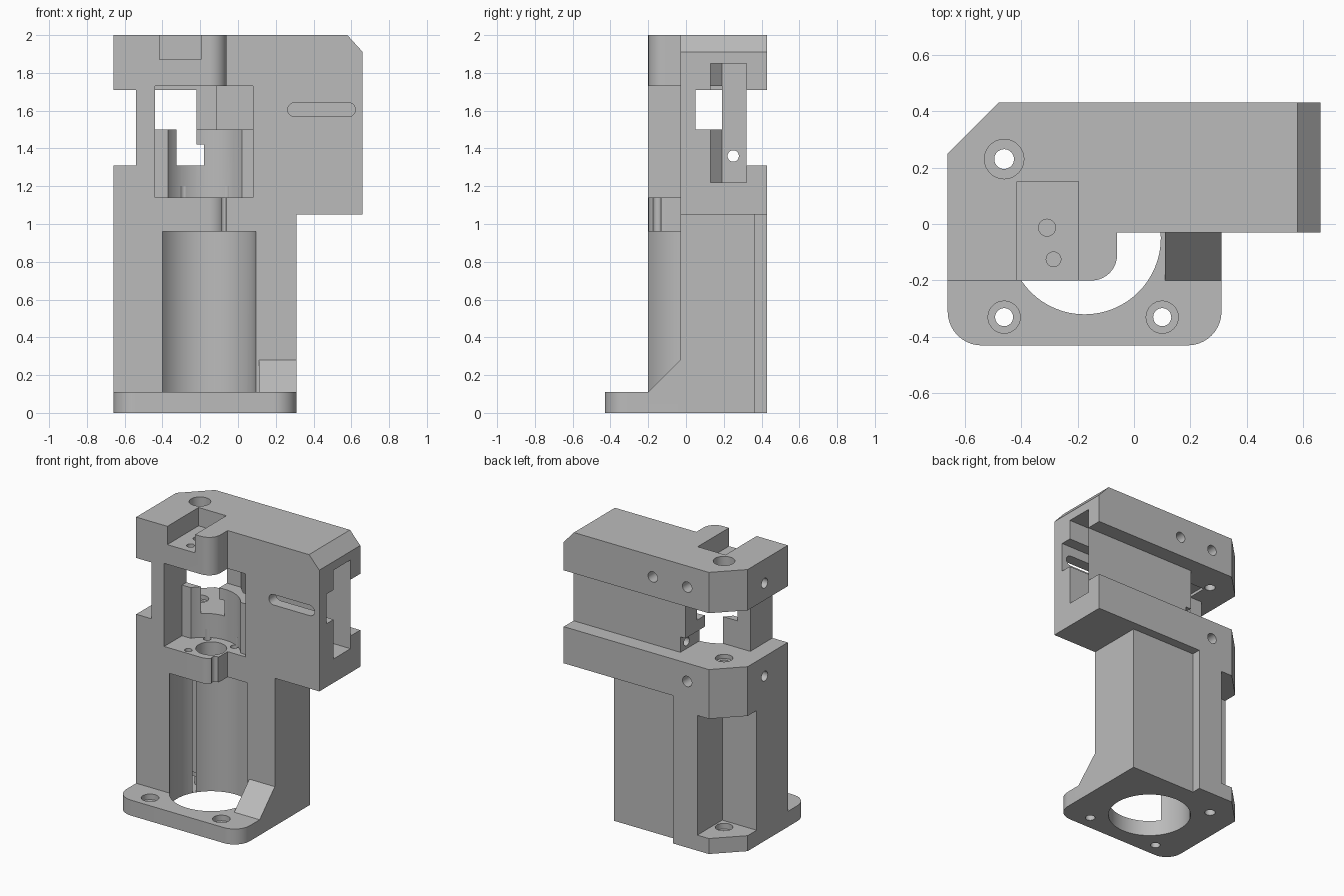
import bpy, bmesh, math
from mathutils import Vector

cube = bpy.data.objects.get("Cube")
if cube:
    bpy.data.objects.remove(cube, do_unlink=True)

grey = bpy.data.materials.new("light_grey")
grey.use_nodes = True
grey.diffuse_color = (0.5, 0.5, 0.5, 1)
grey.node_tree.nodes["Principled BSDF"].inputs["Base Color"].default_value = (0.5, 0.5, 0.5, 1)


def prism(name, points, low, high, axis="z"):
    """Extrude a 2D outline along one axis."""
    place = {"x": lambda a, b, h: (h, a, b),
             "y": lambda a, b, h: (a, h, b),
             "z": lambda a, b, h: (a, b, h)}[axis]
    bm = bmesh.new()
    face = bm.faces.new([bm.verts.new(place(a, b, low)) for a, b in points])
    result = bmesh.ops.extrude_face_region(bm, geom=[face])
    verts = [v for v in result["geom"] if isinstance(v, bmesh.types.BMVert)]
    bmesh.ops.translate(bm, verts=verts, vec=Vector(place(0, 0, high - low)))
    bmesh.ops.recalc_face_normals(bm, faces=bm.faces[:])
    mesh = bpy.data.meshes.new(name)
    bm.to_mesh(mesh)
    bm.free()
    mesh.materials.append(grey)
    obj = bpy.data.objects.new(name, mesh)
    bpy.context.scene.collection.objects.link(obj)
    return obj


def arc(cx, cy, r, start, end, n=10):
    angles = [math.radians(start + (end - start) * i / n) for i in range(n + 1)]
    return [(cx + r * math.cos(t), cy + r * math.sin(t)) for t in angles]


def box(name, x, y, z):
    return prism(name, [(x[0], y[0]), (x[1], y[0]), (x[1], y[1]), (x[0], y[1])], *z)


def cylinder(name, a, b, r, low, high, axis="z", n=32):
    return prism(name, arc(a, b, r, 0, 360, n)[:-1], low, high, axis)


def combine(target, other, operation):
    mod = target.modifiers.new(other.name, "BOOLEAN")
    mod.operation = operation
    mod.solver = "EXACT"
    mod.object = other
    bpy.context.view_layer.objects.active = target
    bpy.ops.object.modifier_apply(modifier=mod.name)
    bpy.data.objects.remove(other, do_unlink=True)


L, R, BACK, FRONT, STEP = -0.66, 0.66, 0.43, -0.2, -0.03
FAR = 1.0

# Main housing with rounded nose and chamfered rear corner
housing = prism("motor_mount_housing",
                [(L, FRONT)] + arc(-0.15, -0.11, 0.09, -90, 0)
                + [(-0.06, STEP), (R, STEP), (R, BACK), (-0.48, BACK), (L, 0.25)], 0, 2)

# Base flange and gusset
flange = prism("base_flange", arc(-0.54, -0.31, 0.12, 180, 270)
               + arc(0.19, -0.31, 0.12, 270, 360) + [(0.31, 0.1), (L, 0.1)], 0, 0.11)
combine(housing, flange, "UNION")
gusset = prism("gusset", [(-0.2, 0.11), (-0.03, 0.28), (0.05, 0.28), (0.05, 0.05), (-0.2, 0.05)],
               0.11, 0.31, "x")
combine(housing, gusset, "UNION")

cutters = [
    # Space under the side arm, stepped back, chamfered arm end
    box("under_arm", (0.31, FAR), (-FAR, FAR), (-0.1, 1.05)),
    box("back_step", (-0.2, FAR), (0.365, FAR), (-0.1, 1.05)),
    prism("arm_chamfer", [(0.57, 2.01), (0.67, 1.9), (0.8, 2.01)], -FAR, FAR, "y"),
    # Motor bore and rear corner recess
    cylinder("motor_bore", -0.175, -0.05, 0.27, -0.1, 0.96, n=64),
    box("corner_recess", (-FAR, -0.39), (0.15, FAR), (0.11, 0.96)),
    # Coupling cavity, open to the front
    box("cavity_upper", (-0.44, 0.08), (-0.5, 0.19), (1.5, 1.73)),
    box("cavity_lower", (-0.44, 0.08), (-0.5, 0.0), (1.14, 1.52)),
    cylinder("cavity_round", -0.175, -0.13, 0.235, 1.14, 1.52, n=64),
    # Side and rear windows
    box("side_notch", (-FAR, -0.54), (-FAR, FAR), (1.31, 1.71)),
    box("rear_window", (-FAR, -0.22), (0.05, FAR), (1.31, 1.71)),
    box("nut_step", (-0.3, -0.18), (0.05, FAR), (1.31, 1.42)),
    box("rear_notch", (-FAR, FAR), (0.32, FAR), (1.31, 1.71)),
    # T-shaped guide running along the arm
    prism("guide_pocket", [(-0.11, 0.32), (-0.11, 0.19), (-0.05, 0.13), (FAR, 0.13), (FAR, 0.32)],
          1.22, 1.85),
    box("guide_channel", (-0.11, FAR), (0.05, 0.25), (1.5, 1.71)),
    # Long slot in the arm's front wall
    prism("arm_slot", arc(0.3, 1.605, 0.037, 90, 270) + arc(0.585, 1.605, 0.037, -90, 90),
          -0.2, 0.1, "y"),
    # Recess in the top with two small holes
    box("top_recess", (-0.415, -0.197), (-0.5, 0.15), (1.87, 2.1)),
    cylinder("top_hole_large", -0.308, -0.013, 0.03, 1.78, 1.95),
    cylinder("top_hole_small", -0.285, -0.125, 0.026, 1.78, 1.95),
    # Shaft hole in the floor and stepped seat in the ceiling
    cylinder("shaft_hole", -0.175, -0.05, 0.1, 0.9, 1.2),
    cylinder("seat_wide", -0.175, -0.05, 0.1, 1.7, 1.78),
    cylinder("seat_narrow", -0.175, -0.05, 0.06, 1.7, 1.84),
    cylinder("guide_screw_hole", 0.25, 1.36, 0.03, -0.3, 0.0, "x"),
    # Long corner bolt hole and its counterbores
    cylinder("corner_bolt", -0.46, 0.23, 0.035, -0.1, 2.1),
    cylinder("corner_head", -0.46, 0.23, 0.07, 1.88, 2.1),
    cylinder("corner_washer", -0.46, 0.23, 0.057, 1.28, 1.4),
    cylinder("corner_base_head", -0.46, 0.23, 0.057, 0.07, 0.2),
]
# Flange bolt holes
for x in (-0.46, 0.1):
    cutters.append(cylinder("flange_bolt", x, -0.33, 0.032, -0.1, 0.3))
    cutters.append(cylinder("flange_head", x, -0.33, 0.057, 0.07, 0.3))
# Small screws around the shaft hole
for x, y in arc(-0.175, -0.05, 0.15, 45, 315, 3):
    cutters.append(cylinder("floor_screw", x, y, 0.025, 0.9, 1.2, n=20))
# Screw holes in the side and rear
for z in (1.17, 1.83):
    cutters.append(cylinder("side_screw", 0.06, z, 0.035, -0.8, -0.5, "x", 24))
for x, z in ((-0.04, 1.85), (-0.31, 1.85), (-0.31, 1.18)):
    cutters.append(cylinder("rear_screw", x, z, 0.037, 0.33, 0.6, "y", 24))

for cutter in cutters:
    combine(housing, cutter, "DIFFERENCE")

bpy.ops.object.select_all(action="DESELECT")
housing.select_set(True)
bpy.context.view_layer.objects.active = housing
bpy.ops.object.shade_smooth_by_angle(angle=math.radians(30))
